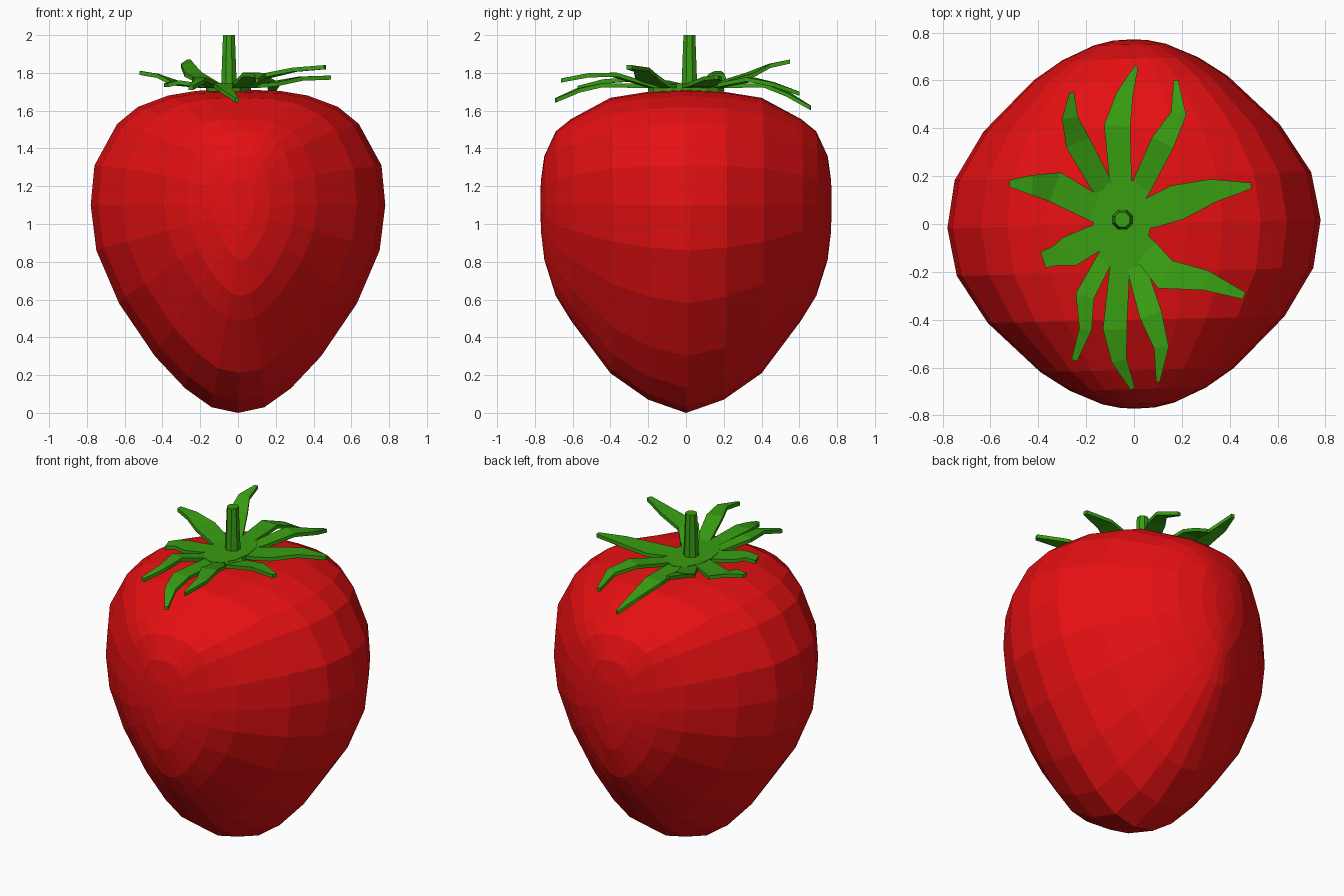
import bpy, bmesh, math
from mathutils import Vector, Matrix

if "Cube" in bpy.data.objects:
    bpy.data.objects.remove(bpy.data.objects["Cube"])


def material(name, rgb):
    m = bpy.data.materials.new(name)
    m.diffuse_color = (*rgb, 1)
    m.use_nodes = True
    m.node_tree.nodes["Principled BSDF"].inputs["Base Color"].default_value = m.diffuse_color
    return m


RED = material("berry red", (0.78, 0.005, 0.006))
GREEN = material("leaf green", (0.04, 0.34, 0.006))


def finish(bm, name, mat):
    bmesh.ops.recalc_face_normals(bm, faces=bm.faces)
    me = bpy.data.meshes.new(name)
    bm.to_mesh(me)
    bm.free()
    me.materials.append(mat)
    ob = bpy.data.objects.new(name, me)
    bpy.context.collection.objects.link(ob)
    return ob


def skin(bm, rings):
    for a, b in zip(rings, rings[1:]):
        n = len(a)
        for i in range(n):
            bm.faces.new((a[i], a[(i + 1) % n], b[(i + 1) % n], b[i]))


# Fruit: front outline scaled through slices along y
MID, TOP, WIDE = 1.10, 1.712, .78
outline = [(0, 0), (.14, .03), (.28, .13), (.44, .30), (.63, .58), (.75, .86), (WIDE, MID),
           (.76, 1.31), (.64, 1.53), (.53, 1.62), (.37, 1.68), (.22, 1.705), (0, TOP)]
outline += [(-x, z) for x, z in outline[-2:0:-1]]
# y, half width, bottom z, top z
half = [(.2, .745, .07, 1.70), (.4, .62, .21, 1.668), (.61, .405, .49, 1.555),
        (.69, .285, .62, 1.49), (.75, .15, .81, 1.36), (.768, .07, .96, 1.23)]
slices = [(-y, *r) for y, *r in reversed(half)] + [(0, WIDE, 0, TOP)] + half

bm = bmesh.new()
rings = []
for y, w, zb, zt in slices:
    lo, hi = (MID - zb) / MID, (zt - MID) / (TOP - MID)
    rings.append([bm.verts.new((x * w / WIDE, y, MID + (z - MID) * (lo if z < MID else hi)))
                  for x, z in outline])
skin(bm, rings)
for ring, y in ((rings[0], -.771), (rings[-1], .771)):
    pole = bm.verts.new((0, y, MID))
    for i in range(len(ring)):
        bm.faces.new((ring[i], ring[(i + 1) % len(ring)], pole))
bmesh.ops.rotate(bm, verts=bm.verts, cent=(0, 0, 0), matrix=Matrix.Rotation(math.radians(1.3), 3, 'Z'))
finish(bm, "fruit", RED)

# Leaf crown: every leaf runs from the base ellipse over a kink to a tip
CROWN = Vector((-.045, 0, 1.73))
RX, RY, THICK = .12, .2, .022


def leaf(name, kink, w, tip, tip_w, bow):
    kink, tip = Vector(kink), Vector(tip)
    d = kink - CROWN
    e = math.hypot(d.x / RX, d.y / RY)
    inner, base = CROWN + d * .5 / e, CROWN + d / e
    inner.z = base.z = CROWN.z
    run = (tip - kink).to_2d().normalized()
    bend = (kink + tip) / 2 + Vector((-run.y * bow, run.x * bow, .012))
    pts = [inner, base, kink, bend, tip]
    widths = [w * .7, w * .85, w, w * .65, tip_w]
    bm = bmesh.new()
    rings = []
    for i, (p, wd) in enumerate(zip(pts, widths)):
        t = pts[min(i + 1, 4)] - pts[max(i - 1, 0)]
        s = Vector((-t.y, t.x, 0)).normalized() * wd / 2
        up = Vector((0, 0, THICK / 2))
        rings.append([bm.verts.new(v) for v in (p - s - up, p + s - up, p + s + up, p - s + up)])
    skin(bm, rings)
    bm.faces.new(rings[0])
    bm.faces.new(rings[-1])
    finish(bm, name, GREEN)


# kink point, width, tip point, tip width, sideways bow
leaf("leaf_back", (-.07, .41, 1.735), .11, (.01, .66, 1.615), .015, .01)
leaf("leaf_back_right", (.12, .34, 1.765), .10, (.175, .60, 1.69), .02, -.04)
leaf("leaf_right", (.18, .09, 1.74), .15, (.49, .16, 1.775), .025, .015)
leaf("leaf_right_front", (.13, -.21, 1.78), .13, (.46, -.30, 1.83), .03, .02)
leaf("leaf_front_right", (.07, -.38, 1.79), .095, (.10, -.66, 1.76), .015, .03)
leaf("leaf_front", (-.08, -.44, 1.735), .10, (-.005, -.69, 1.655), .02, -.02)
leaf("leaf_front_left", (-.205, -.30, 1.765), .08, (-.25, -.57, 1.72), .025, .025)
leaf("leaf_left_front", (-.27, -.115, 1.74), .13, (-.38, -.15, 1.735), .07, 0)
leaf("leaf_left", (-.33, .155, 1.745), .13, (-.52, .17, 1.80), .03, 0)
leaf("leaf_back_left", (-.235, .34, 1.79), .105, (-.26, .55, 1.86), .02, .02)

# Crown base and stem
bm = bmesh.new()
bmesh.ops.create_cone(bm, cap_ends=True, segments=12, radius1=1, radius2=1, depth=.043,
                      matrix=Matrix.Translation((-.05, 0, 1.722)) @ Matrix.Diagonal((RX, RY, 1, 1)))
finish(bm, "crown_base", GREEN)

bm = bmesh.new()
bmesh.ops.create_cone(bm, cap_ends=True, segments=8, radius1=.046, radius2=.034, depth=.3,
                      matrix=Matrix.Translation((-.048, .018, 1.85)) @ Matrix.Rotation(math.pi / 8, 4, 'Z'))
finish(bm, "stem", GREEN)
